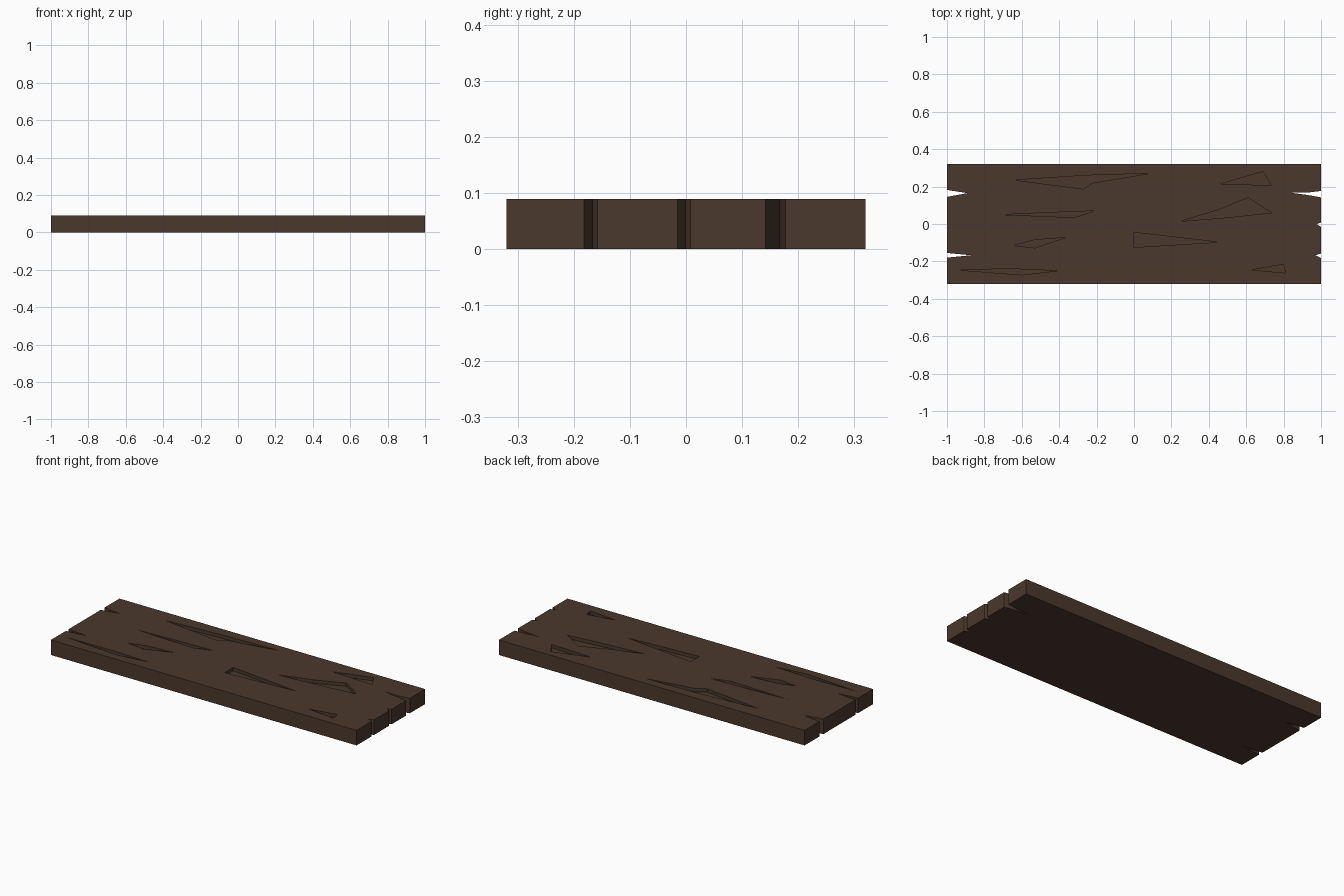
import bpy

if "Cube" in bpy.data.objects:
    bpy.data.objects.remove(bpy.data.objects["Cube"])

HEIGHT, DEPTH = 0.089, 0.02


def prism(name, outline, z0, z1):
    """Extrude a counter-clockwise outline between two heights."""
    n = len(outline)
    verts = [(x, y, z) for z in (z0, z1) for x, y in outline]
    faces = [tuple(reversed(range(n))), tuple(range(n, 2 * n))]
    faces += [(i, (i + 1) % n, n + (i + 1) % n, n + i) for i in range(n)]
    mesh = bpy.data.meshes.new(name)
    mesh.from_pydata(verts, [], faces)
    ob = bpy.data.objects.new(name, mesh)
    bpy.context.collection.objects.link(ob)
    return ob


def ccw(p):
    area = sum(a[0] * b[1] - b[0] * a[1] for a, b in zip(p, p[1:] + p[:1]))
    return p if area > 0 else p[::-1]


# Plank outline with splits in both ends
outline = [
    (-1, -0.32), (1, -0.32),
    (1, -0.182), (0.97, -0.167), (1, -0.158),
    (1, -0.015), (0.975, -0.001), (1, 0.008),
    (1, 0.142), (0.93, 0.155), (0.84, 0.167), (0.93, 0.168), (1, 0.177),
    (1, 0.32), (-1, 0.32),
    (-1, 0.182), (-0.89, 0.165), (-1, 0.145),
    (-1, -0.155), (-0.87, -0.167), (-1, -0.18),
]
plank = prism("plank", outline, 0, HEIGHT)

# Shallow carved chips in the top
chips = [
    [(0.465, 0.215), (0.69, 0.28), (0.735, 0.205), (0.6, 0.211)],
    [(-0.64, -0.115), (-0.53, -0.085), (-0.365, -0.072), (-0.53, -0.128)],
    [(-0.64, 0.235), (-0.25, 0.26), (0.08, 0.27), (-0.22, 0.22), (-0.27, 0.187)],
    [(-0.70, 0.05), (-0.43, 0.062), (-0.21, 0.07), (-0.32, 0.035)],
    [(0.25, 0.015), (0.45, 0.075), (0.61, 0.14), (0.735, 0.06), (0.5, 0.035)],
    [(0, -0.045), (0.45, -0.097), (0, -0.125)],
    [(-0.95, -0.245), (-0.65, -0.24), (-0.41, -0.25), (-0.6, -0.272)],
    [(0.63, -0.245), (0.80, -0.215), (0.81, -0.262)],
]
for i, chip in enumerate(chips):
    cutter = prism(f"chip_cutter_{i}", ccw(chip), HEIGHT - DEPTH, HEIGHT + 0.05)
    mod = plank.modifiers.new("chip", 'BOOLEAN')
    mod.operation, mod.solver, mod.object = 'DIFFERENCE', 'EXACT', cutter

# Bake the cuts and drop the cutters
bpy.context.view_layer.objects.active = plank
for mod in list(plank.modifiers):
    cutter = mod.object
    bpy.ops.object.modifier_apply(modifier=mod.name)
    bpy.data.objects.remove(cutter)

# Dark brown wood
wood = bpy.data.materials.new("dark_wood")
wood.diffuse_color = (0.07, 0.04, 0.026, 1)
wood.use_nodes = True
wood.node_tree.nodes["Principled BSDF"].inputs["Base Color"].default_value = wood.diffuse_color
plank.data.materials.clear()
plank.data.materials.append(wood)
for p in plank.data.polygons:
    p.material_index = 0
